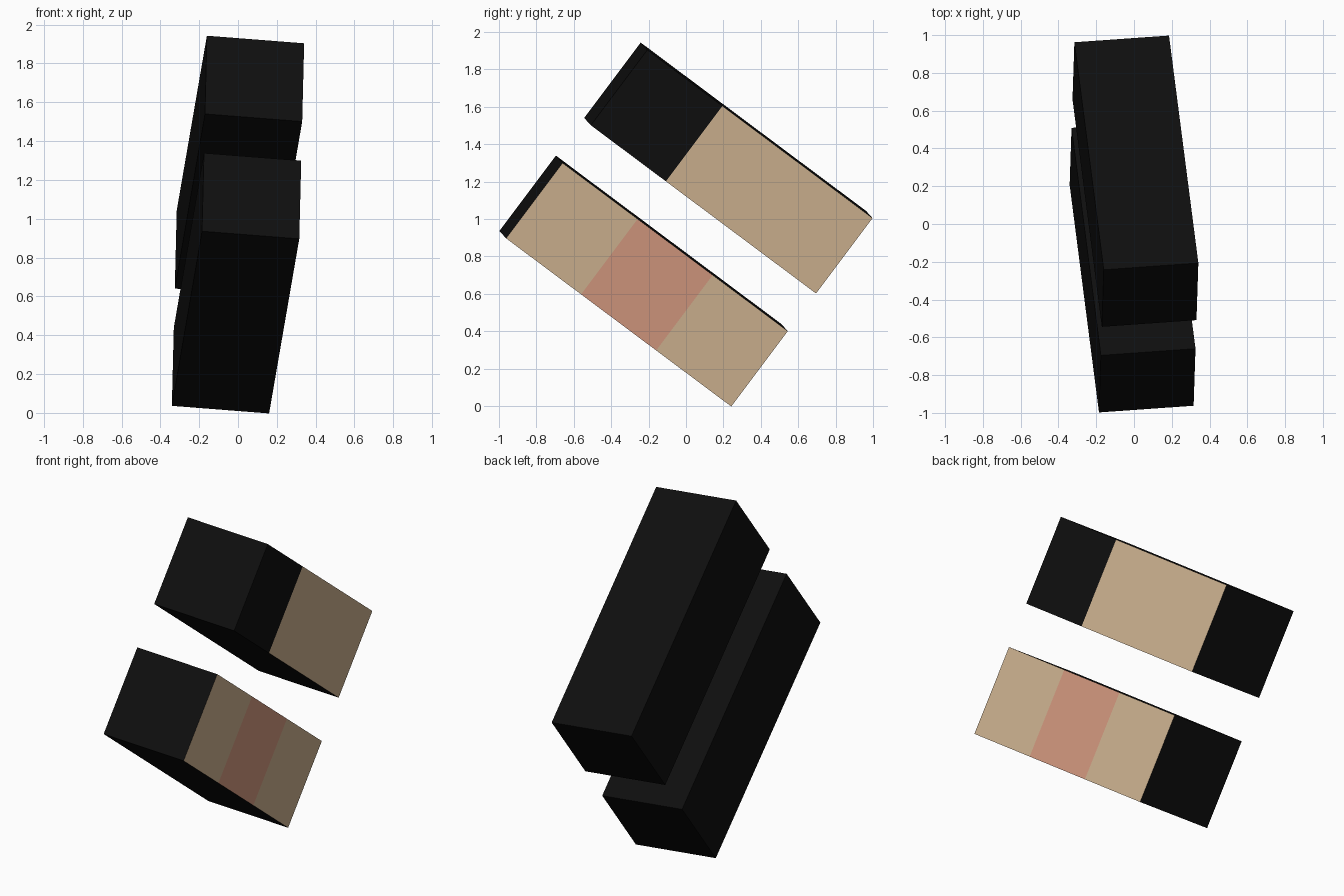
import bpy, bmesh
from mathutils import Matrix, Vector

if "Cube" in bpy.data.objects:
    bpy.data.objects.remove(bpy.data.objects["Cube"])

UNIT = 0.5037   # side of one square cell; each block is 1 x 3 x 1 cells


def material(name, rgb):
    m = bpy.data.materials.new(name)
    m.diffuse_color = (*rgb, 1.0)
    m.use_nodes = True
    m.node_tree.nodes["Principled BSDF"].inputs["Base Color"].default_value = m.diffuse_color
    return m


black = material("black", (0.0045, 0.0045, 0.0045))
tan = material("tan", (0.63, 0.456, 0.287))
pink = material("pink", (0.658, 0.319, 0.216))
palette = [black, tan, pink]

# Shared tilt of both blocks
up = Vector((0.02, 0.6, 0.8)).normalized()
side = Vector((0.994, 0.07, -0.078))
side = (side - up * side.dot(up)).normalized()
back = up.cross(side)
tilt = Matrix((side, back, up)).transposed().to_4x4()
centre = Vector((0, 0, 0.97))


def block(name, lift, panels):
    """Long block whose right side is split into three coloured panels, front to back."""
    bm = bmesh.new()
    bmesh.ops.create_cube(bm, size=1.0)
    bmesh.ops.scale(bm, vec=(UNIT, 3 * UNIT, UNIT), verts=bm.verts)
    for y in (-0.5 * UNIT, 0.5 * UNIT):
        bmesh.ops.bisect_plane(bm, geom=bm.verts[:] + bm.edges[:] + bm.faces[:],
                               plane_co=(0, y, 0), plane_no=(0, 1, 0))
    bm.normal_update()
    for f in bm.faces:
        if f.normal.x > 0.9:
            cell = round(f.calc_center_median().y / UNIT) + 1
            f.material_index = palette.index(panels[cell])
    mesh = bpy.data.meshes.new(name)
    bm.to_mesh(mesh)
    bm.free()
    for m in palette:
        mesh.materials.append(m)
    ob = bpy.data.objects.new(name, mesh)
    ob.matrix_world = Matrix.Translation(centre + up * lift) @ tilt
    bpy.context.collection.objects.link(ob)


# Two parallel blocks, half a cell apart
block("upper_block", 0.75 * UNIT, (black, tan, tan))
block("lower_block", -0.75 * UNIT, (tan, pink, tan))
